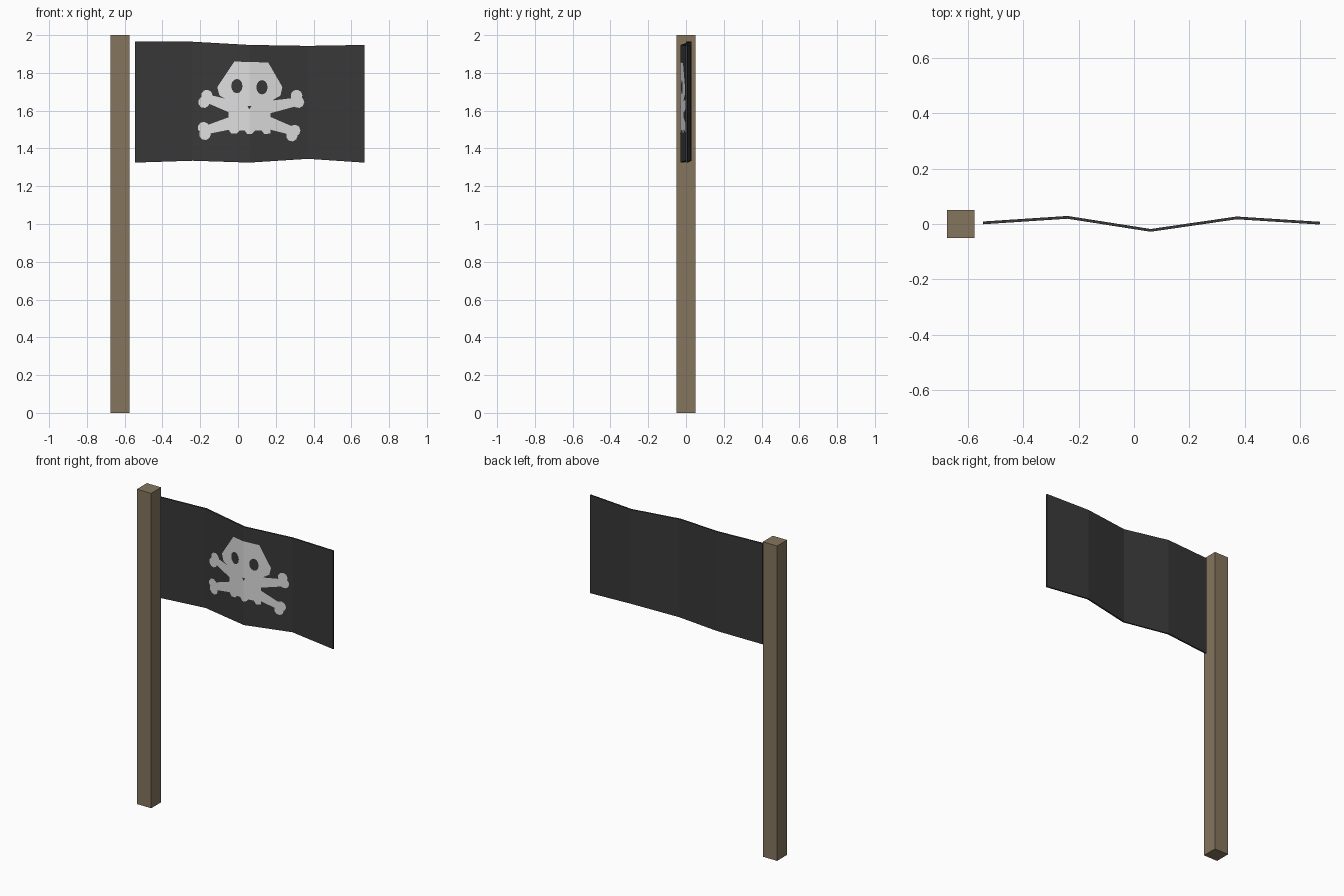
import bpy, bmesh, math
from mathutils import Vector

if "Cube" in bpy.data.objects:
    bpy.data.objects.remove(bpy.data.objects["Cube"])


def material(name, rgb):
    m = bpy.data.materials.new(name)
    m.diffuse_color = (*rgb, 1)
    m.use_nodes = True
    m.node_tree.nodes["Principled BSDF"].inputs["Base Color"].default_value = m.diffuse_color
    return m


WOOD = material("weathered wood", (0.235, 0.18, 0.112))
CLOTH = material("black cloth", (0.04, 0.04, 0.04))
BONE = material("bone white", (0.72, 0.72, 0.72))

# Flag folds: x, y, bottom z, top z
FOLDS = [(-0.545, 0.004, 1.325, 1.965), (-0.24, 0.024, 1.335, 1.965),
         (0.06, -0.023, 1.325, 1.948), (0.37, 0.022, 1.345, 1.943),
         (0.67, 0.003, 1.325, 1.948)]
THICK = 0.01


def fold_y(x):
    for a, b in zip(FOLDS, FOLDS[1:]):
        if x <= b[0]:
            return a[1] + (b[1] - a[1]) * (x - a[0]) / (b[0] - a[0])
    return FOLDS[-1][1]


def finish(name, bm, mat):
    me = bpy.data.meshes.new(name)
    bm.to_mesh(me)
    bm.free()
    me.materials.append(mat)
    ob = bpy.data.objects.new(name, me)
    bpy.context.collection.objects.link(ob)
    return ob


def painted(name, outlines, mat, lift):
    """Flat outlines (x, z) laid on the front of the folded cloth."""
    bm = bmesh.new()
    for pts in outlines:
        f = bm.faces.new([bm.verts.new((x, 0, z)) for x, z in pts])
        f.normal_update()
        if f.normal.y > 0:
            f.normal_flip()
    bmesh.ops.triangulate(bm, faces=bm.faces[:])
    for fx in (FOLDS[1][0], FOLDS[2][0], FOLDS[3][0]):
        bmesh.ops.bisect_plane(bm, geom=bm.verts[:] + bm.edges[:] + bm.faces[:],
                               plane_co=(fx, 0, 0), plane_no=(1, 0, 0))
    for v in bm.verts:
        v.co.y = fold_y(v.co.x) - THICK / 2 - lift
    return finish(name, bm, mat)


def oval(x, z, rx, rz, n=12):
    return [(x + rx * math.cos(2 * math.pi * i / n),
             z + rz * math.sin(2 * math.pi * i / n)) for i in range(n)]


def bone_end(root, tip, knobs):
    """Tapered shaft with two rounded knuckles."""
    r, t = Vector(root), Vector(tip)
    side = (t - r).orthogonal().normalized()
    shaft = [r + side * 0.036, t + side * 0.023, t - side * 0.023, r - side * 0.036]
    return [[tuple(p) for p in shaft]] + [oval(x, z, 0.031, 0.031, 9) for x, z in knobs]


# Pole
bm = bmesh.new()
bmesh.ops.create_cube(bm, size=1)
for v in bm.verts:
    v.co = (v.co.x * 0.1 - 0.625, v.co.y * 0.1, v.co.z * 2 + 1)
finish("pole", bm, WOOD)

# Folded flag cloth
bm = bmesh.new()
cols = [(bm.verts.new((x, y, z0)), bm.verts.new((x, y, z1))) for x, y, z0, z1 in FOLDS]
for a, b in zip(cols, cols[1:]):
    bm.faces.new((a[0], b[0], b[1], a[1]))
flag = finish("flag", bm, CLOTH)
sol = flag.modifiers.new("thickness", "SOLIDIFY")
sol.thickness = THICK
sol.offset = 0

# Crossed bones
bones = []
for root, tip, knobs in [
        ((0.0, 1.61), (-0.15, 1.66), [(-0.165, 1.68), (-0.18, 1.645)]),
        ((0.12, 1.61), (0.30, 1.645), [(0.31, 1.68), (0.32, 1.645)]),
        ((0.0, 1.545), (-0.16, 1.50), [(-0.182, 1.51), (-0.175, 1.475)]),
        ((0.12, 1.55), (0.28, 1.495), [(0.30, 1.495), (0.285, 1.468)])]:
    bones += bone_end(root, tip, knobs)
painted("crossed_bones", bones, BONE, 0.0015)

# Skull with toothed jaw
skull = [(-0.02, 1.86), (0.16, 1.855), (0.235, 1.725), (0.225, 1.68), (0.19, 1.66),
         (0.172, 1.62), (0.172, 1.50), (0.172, 1.48), (0.14, 1.475), (0.125, 1.495),
         (0.09, 1.495), (0.075, 1.478), (0.05, 1.475), (0.035, 1.495), (0.01, 1.495),
         (-0.005, 1.48), (-0.035, 1.478), (-0.05, 1.50), (-0.05, 1.62),
         (-0.07, 1.665), (-0.098, 1.68), (-0.11, 1.725)]
painted("skull", [skull], BONE, 0.0025)

# Eye sockets and nose
painted("eyes_and_nose", [oval(-0.006, 1.73, 0.03, 0.038), oval(0.127, 1.724, 0.03, 0.038),
                          [(0.05, 1.625), (0.072, 1.625), (0.06, 1.607)]], CLOTH, 0.0035)
